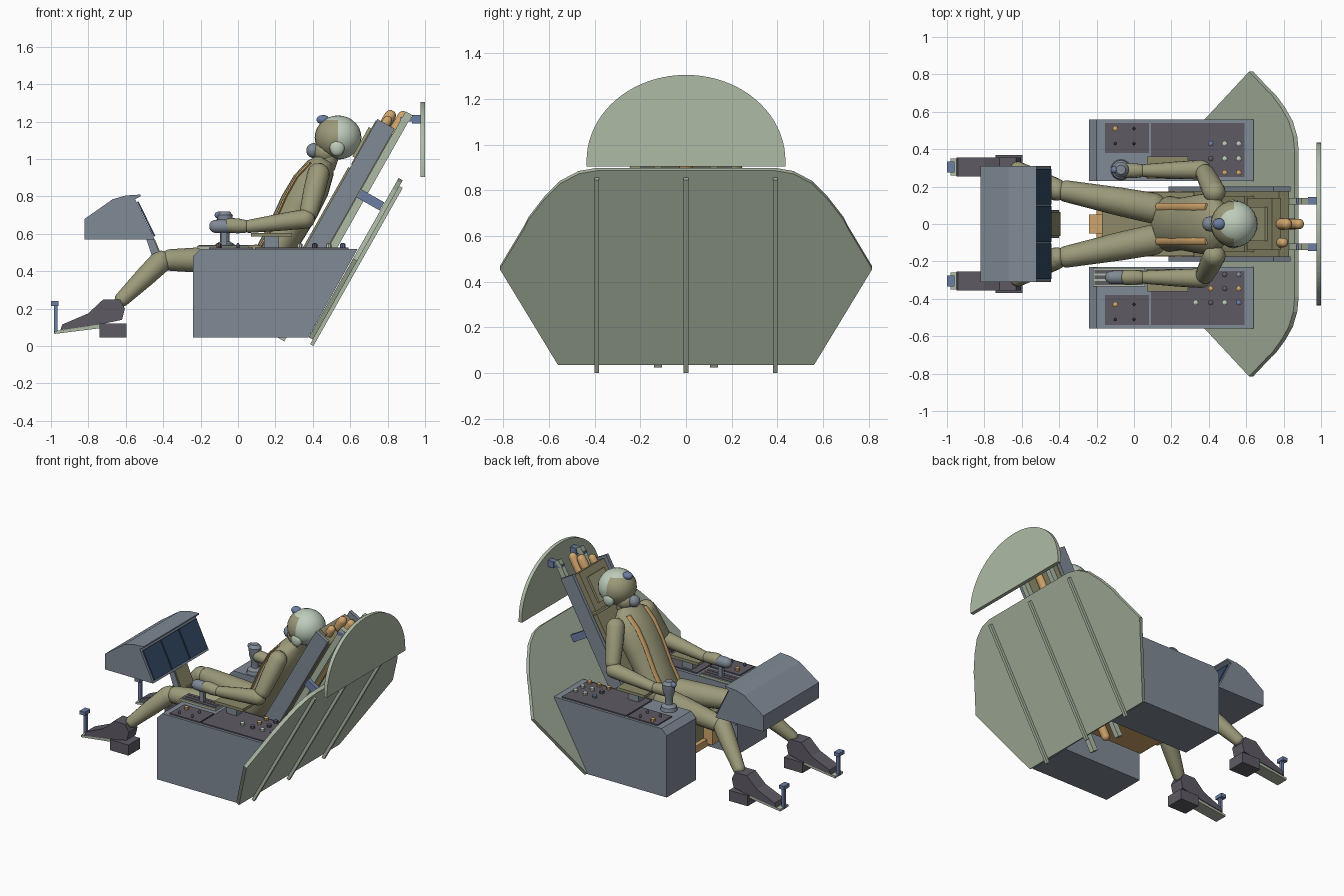
import bpy, bmesh
from math import sin, cos, pi, atan, sqrt
from mathutils import Vector

old = bpy.data.objects.get("Cube")
if old:
    bpy.data.objects.remove(old, do_unlink=True)


def material(name, *rgb):
    linear = [((c / 255 + 0.055) / 1.055) ** 2.4 for c in rgb] + [1]
    m = bpy.data.materials.new(name)
    m.use_nodes = True
    m.diffuse_color = linear
    m.node_tree.nodes["Principled BSDF"].inputs["Base Color"].default_value = linear
    return m


slate = material("slate grey", 128, 138, 150)
dark = material("dark panel", 94, 90, 100)
pale = material("pale green", 174, 187, 166)
ivory = material("helmet white", 190, 205, 188)
khaki = material("suit khaki", 156, 154, 122)
olive = material("seat olive", 142, 138, 106)
orange = material("tan orange", 208, 165, 108)
blue = material("strut blue", 108, 126, 164)
screen = material("screen blue", 52, 74, 104)


def finish(name, bm, mat, smooth=False):
    bmesh.ops.recalc_face_normals(bm, faces=bm.faces)
    mesh = bpy.data.meshes.new(name)
    bm.to_mesh(mesh)
    bm.free()
    mesh.materials.append(mat)
    obj = bpy.data.objects.new(name, mesh)
    bpy.context.collection.objects.link(obj)
    if smooth:
        bpy.ops.object.select_all(action='DESELECT')
        obj.select_set(True)
        bpy.context.view_layer.objects.active = obj
        bpy.ops.object.shade_smooth_by_angle(angle=0.7)
    return obj


def prism(name, points, offset, mat):
    """Extrude a flat polygon by an offset vector."""
    bm = bmesh.new()
    near = [bm.verts.new(p) for p in points]
    far = [bm.verts.new(Vector(p) + Vector(offset)) for p in points]
    bm.faces.new(near)
    bm.faces.new(far)
    for i in range(len(near)):
        j = (i + 1) % len(near)
        bm.faces.new((near[i], near[j], far[j], far[i]))
    return finish(name, bm, mat)


def side_prism(name, profile, y0, y1, mat):
    return prism(name, [(x, y0, z) for x, z in profile], (0, y1 - y0, 0), mat)


def box(name, x0, x1, y0, y1, z0, z1, mat):
    return side_prism(name, [(x0, z0), (x1, z0), (x1, z1), (x0, z1)], y0, y1, mat)


def loft(name, rings, mat, sides=16):
    """Skin elliptical rings (x, y, z, half width, half depth)."""
    bm = bmesh.new()
    axis = (Vector(rings[-1][:3]) - Vector(rings[0][:3])).normalized()
    deep = axis.cross(Vector((0, 1, 0))).normalized()
    wide = deep.cross(axis)
    loops = []
    for x, y, z, w, d in rings:
        loops.append([bm.verts.new(Vector((x, y, z)) + wide * w * cos(2 * pi * i / sides)
                                   + deep * d * sin(2 * pi * i / sides)) for i in range(sides)])
    for a, b in zip(loops, loops[1:]):
        for i in range(sides):
            j = (i + 1) % sides
            bm.faces.new((a[i], a[j], b[j], b[i]))
    bm.faces.new(loops[0])
    bm.faces.new(loops[-1])
    return finish(name, bm, mat, True)


def limb(name, a, b, ra, rb, mat=khaki):
    """Tapered segment with rounded ends."""
    a, b = Vector(a), Vector(b)
    length = (b - a).length
    rings = []
    for k in (-0.95, -0.7, -0.3, 0):
        rings.append((*a.lerp(b, k * ra / length), *[ra * sqrt(1 - k * k)] * 2))
    rings.append((*a.lerp(b, 0.4), *[ra * 0.6 + rb * 0.45] * 2))
    for k in (0, 0.3, 0.7, 0.95):
        rings.append((*a.lerp(b, 1 + k * rb / length), *[rb * sqrt(1 - k * k)] * 2))
    return loft(name, rings, mat)


def ball(name, centre, radii, mat, segments=20):
    bm = bmesh.new()
    bmesh.ops.create_uvsphere(bm, u_segments=segments, v_segments=segments // 2 + 2, radius=1)
    for v in bm.verts:
        v.co = Vector(centre) + Vector(c * r for c, r in zip(v.co, radii))
    return finish(name, bm, mat, True)


# Reclined frame: u runs up the seat rails, v points forward out of the seat
tilt = atan(0.565)


def lean(u, v):
    return 0.23 + u * sin(tilt) - v * cos(tilt), 0.035 + u * cos(tilt) + v * sin(tilt)


def slab(name, u0, u1, v0, v1, y0, y1, mat):
    return side_prism(name, [lean(u0, v0), lean(u1, v0), lean(u1, v1), lean(u0, v1)], y0, y1, mat)


def rod(name, u0, u1, v, y, r, mat):
    (x0, z0), (x1, z1) = lean(u0, v), lean(u1, v)
    limb(name, (x0, y, z0), (x1, y, z1), r, r, mat)


# Rear bulkhead with ribs, and the rounded head shield
half = [(0.56, 0.035), (0.815, 0.455), (0.71, 0.63), (0.69, 0.67), (0.62, 0.76),
        (0.55, 0.83), (0.47, 0.872), (0.39, 0.886)]
outline = half + [(-y, z) for y, z in reversed(half)]
forward = Vector((-cos(tilt), 0, sin(tilt)))
prism("rear_bulkhead", [(0.38 + 0.565 * z, y, z) for y, z in outline], forward * 0.025, pale)
for y in (-0.39, 0, 0.39):
    prism("bulkhead_rib", [(0.38 + 0.565 * z, y + w, z) for w, z in
          ((-0.01, 0.01), (0.01, 0.01), (0.01, 0.855), (-0.01, 0.855))], forward * -0.02, pale)
arch = [(0.975, 0.435 * cos(pi * i / 40), 0.93 + 0.375 * sin(pi * i / 40)) for i in range(41)]
prism("head_shield", [(0.975, 0.435, 0.905)] + arch + [(0.975, -0.435, 0.905)], (0.025, 0, 0), pale)

# Reclined seat
for s in (1, -1):
    slab("seat_rail", 0, 1.39, -0.02, 0.02, s * 0.105, s * 0.14, pale)
    slab("seat_side", 0.14, 1.28, 0.025, 0.13, s * 0.175, s * 0.2, slate)
    slab("bulkhead_strut", 0.86, 0.91, -0.12, 0.03, s * 0.14, s * 0.17, blue)
    box("shield_bracket", 0.87, 0.975, s * 0.11, s * 0.14, 1.2, 1.225, blue)
    box("bracket_pad", 0.93, 0.975, s * 0.105, s * 0.145, 1.19, 1.235, blue)
slab("seat_back", 0.2, 1.25, 0.02, 0.08, -0.175, 0.175, olive)
slab("back_cushion", 0.4, 0.98, 0.08, 0.14, -0.15, 0.15, olive)
slab("headrest", 1.0, 1.27, 0.08, 0.135, -0.14, 0.14, olive)
slab("headrest_pad", 1.04, 1.22, 0.135, 0.15, -0.09, 0.09, khaki)
rod("ejector_tube", 0.05, 1.36, 0.02, 0, 0.028, orange)
rod("upper_handle", 1.27, 1.33, 0.08, 0, 0.03, orange)
rod("upper_handle_small", 1.25, 1.3, 0.08, -0.1, 0.025, orange)
box("seat_pan", -0.2, 0.27, -0.175, 0.175, 0.2, 0.25, orange)
box("seat_cushion", -0.17, 0.32, -0.17, 0.17, 0.25, 0.38, olive)
box("firing_handle", -0.24, -0.165, -0.05, 0.05, 0.22, 0.37, orange)

# Side consoles with panels, armrests and knobs
for s in (1, -1):
    side_prism("side_console", [(-0.24, 0.045), (-0.24, 0.48), (-0.2, 0.52), (0.64, 0.52),
                                (0.375, 0.045)], s * 0.23, s * 0.558, slate)
    box("rear_panel", 0.09, 0.59, s * 0.25, s * 0.54, 0.515, 0.528, dark)
    box("front_panel", -0.155, 0.08, s * 0.38, s * 0.54, 0.515, 0.528, dark)
    box("armrest_post", 0.14, 0.22, s * 0.27, s * 0.33, 0.52, 0.59, slate)
    box("armrest", 0.07, 0.29, s * 0.24, s * 0.36, 0.585, 0.605, olive)


def knob(x, y, mat, r=0.015):
    loft("console_knob", [(x, y, 0.52, r, r), (x, y, 0.545, r, r), (x, y, 0.55, r / 2, r / 2)], mat, 8)


right_rows = [(0.275, (orange, orange, orange)), (0.35, (dark, ivory, ivory)), (0.43, (blue, ivory, ivory))]
left_rows = [(-0.27, (orange, dark, slate)), (-0.345, (orange, dark, orange)), (-0.42, (dark, ivory, blue))]
for y, mats in right_rows + left_rows:
    for i, mat in enumerate(mats):
        knob(0.41 + 0.075 * i, y, mat)
knob(0.33, -0.42, ivory)
for y in (0.51, -0.43):
    knob(-0.1, y, orange)
    for x, dy in ((0, 0), (0, -0.08), (-0.1, -0.08)):
        knob(x, y + dy, dark, 0.008)

# Control stick, and throttle on its track
loft("control_stick", [(-0.07, 0.29, z, r, r) for z, r in
     ((0.52, 0.055), (0.545, 0.05), (0.56, 0.025), (0.6, 0.025), (0.65, 0.04), (0.7, 0.042), (0.72, 0.025))], slate)
ball("stick_button", (-0.1, 0.29, 0.7), (0.025, 0.02, 0.02), blue)
box("throttle_track", -0.22, 0.06, -0.335, -0.235, 0.52, 0.535, pale)
for y in (-0.315, -0.285, -0.255):
    box("track_slot", -0.21, 0.05, y - 0.01, y + 0.01, 0.53, 0.539, dark)
box("throttle_lever", -0.09, -0.06, -0.3, -0.27, 0.53, 0.62, slate)
limb("throttle_grip", (-0.12, -0.285, 0.64), (-0.05, -0.285, 0.64), 0.035, 0.035, slate)

# Instrument hood with three screens, and its pedestal
side_prism("instrument_hood", [(-0.82, 0.57), (-0.82, 0.68), (-0.67, 0.785), (-0.6, 0.805), (-0.52, 0.81),
                               (-0.52, 0.8), (-0.55, 0.785), (-0.445, 0.57)], -0.31, 0.31, slate)
for y in (-0.2, 0, 0.2):
    prism("display_screen", [(-0.54, y - 0.095, 0.77), (-0.54, y + 0.095, 0.77),
                             (-0.45, y + 0.095, 0.585), (-0.45, y - 0.095, 0.585)], (0.008, 0, 0.004), screen)
side_prism("pedestal", [(-0.49, 0.57), (-0.45, 0.57), (-0.4, 0.45), (-0.44, 0.42)], -0.075, 0.075, slate)
side_prism("pedestal_face", [(-0.45, 0.57), (-0.444, 0.57), (-0.394, 0.45), (-0.4, 0.45)], -0.065, 0.065, olive)

# Pilot torso and harness
body = [(0.14, 0.42, 0.12, 0.06), (0.19, 0.49, 0.15, 0.1), (0.25, 0.6, 0.14, 0.1), (0.33, 0.75, 0.155, 0.11),
        (0.39, 0.86, 0.165, 0.105), (0.44, 0.95, 0.14, 0.08), (0.47, 0.995, 0.07, 0.05)]
loft("torso", [(x, 0, z, w, d) for x, z, w, d in body], khaki, 24)
loft("neck", [(0.46, 0, 0.96, 0.06, 0.06), (0.5, 0, 1.06, 0.055, 0.055)], khaki)
for s in (1, -1):
    strap = []
    for x, z, w, d in body[1:6]:
        rise = d * sqrt(1 - (0.09 / w) ** 2)
        strap.append((x - rise * 0.86, s * 0.09, z + rise * 0.51, 0.022, 0.009))
    loft("harness_strap", strap, orange, 8)

# Arms, legs, boots and pedals
for s in (1, -1):
    limb("upper_arm", (0.43, s * 0.17, 0.92), (0.38, s * 0.27, 0.72), 0.06, 0.05)
    limb("forearm", (0.36, s * 0.29, 0.68), (0.06, s * 0.285, 0.64), 0.052, 0.035)
    limb("hand", (0.03, s * 0.285, 0.64), (-0.04, s * 0.285, 0.645), 0.036, 0.04)
    limb("thigh", (0.1, s * 0.085, 0.46), (-0.36, s * 0.175, 0.46), 0.082, 0.058)
    limb("shin", (-0.42, s * 0.185, 0.445), (-0.62, s * 0.295, 0.25), 0.06, 0.04)
    ball("knee", (-0.41, s * 0.18, 0.455), (0.05, 0.055, 0.055), khaki)
    side_prism("boot", [(-0.95, 0.085), (-0.94, 0.115), (-0.8, 0.175), (-0.72, 0.25), (-0.63, 0.25),
                        (-0.605, 0.2), (-0.62, 0.14), (-0.74, 0.115)], s * 0.255, s * 0.355, dark)
    box("heel_rest", -0.74, -0.595, s * 0.24, s * 0.37, 0.045, 0.12, dark)
    side_prism("pedal_plate", [(-0.98, 0.065), (-0.98, 0.08), (-0.74, 0.115), (-0.74, 0.095)],
               s * 0.26, s * 0.35, pale)
    box("pedal_post", -0.985, -0.965, s * 0.295, s * 0.315, 0.07, 0.22, blue)
    box("pedal_bar", -1.0, -0.96, s * 0.275, s * 0.335, 0.215, 0.24, blue)

# Helmet with visor coloured on its front faces, face and mask
helmet = ball("helmet", (0.535, 0, 1.115), (0.125, 0.125, 0.118), ivory, 24)
helmet.data.materials.append(khaki)
for face in helmet.data.polygons:
    if face.center.x < 0.54 and face.center.z < 1.2:
        face.material_index = 1
ball("jaw", (0.47, 0, 1.04), (0.07, 0.07, 0.065), khaki)
ball("oxygen_mask", (0.405, 0, 1.045), (0.04, 0.04, 0.04), slate)
ball("visor_knob", (0.455, 0, 1.21), (0.035, 0.03, 0.025), blue)
for s in (1, -1):
    ball("ear_cup", (0.53, s * 0.105, 1.06), (0.04, 0.025, 0.045), ivory)
